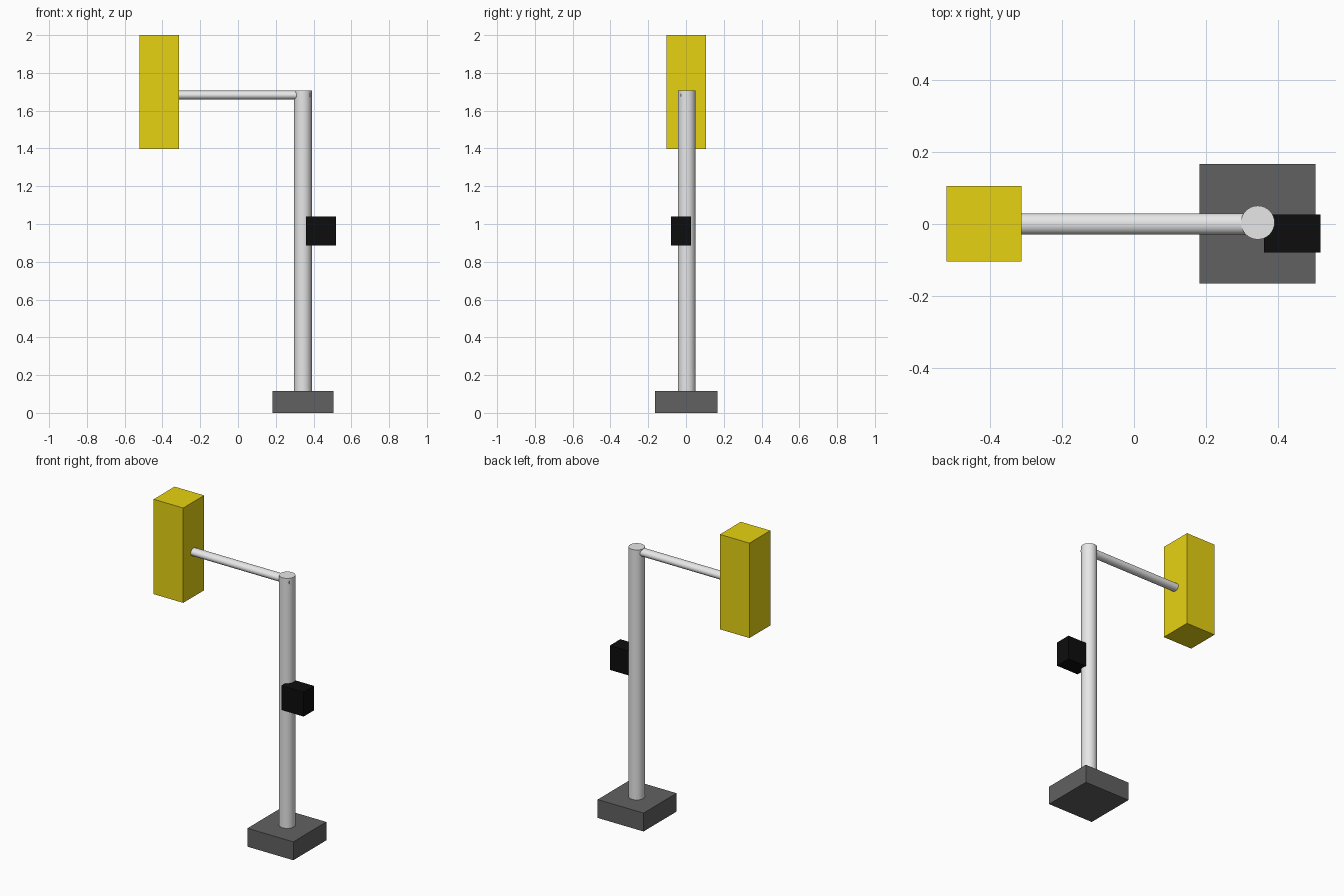
import bpy, math

if "Cube" in bpy.data.objects:
    bpy.data.objects.remove(bpy.data.objects["Cube"])


def material(name, rgb):
    m = bpy.data.materials.new(name)
    m.diffuse_color = (*rgb, 1)
    m.use_nodes = True
    m.node_tree.nodes["Principled BSDF"].inputs["Base Color"].default_value = m.diffuse_color
    return m


steel = material("light_grey", (0.8, 0.8, 0.8))
concrete = material("dark_grey", (0.12, 0.12, 0.12))
yellow = material("signal_yellow", (0.8, 0.65, 0.006))
black = material("black", (0.004, 0.004, 0.004))


def box(name, lo, hi, mat):
    bpy.ops.mesh.primitive_cube_add(
        size=1, location=[(a + b) / 2 for a, b in zip(lo, hi)])
    o = bpy.context.object
    o.name = name
    o.scale = [b - a for a, b in zip(lo, hi)]
    bpy.ops.object.transform_apply(location=False, rotation=False, scale=True)
    o.data.materials.append(mat)


def tube(name, centre, length, rx, ry, mat, rot=(0, 0, 0)):
    bpy.ops.mesh.primitive_cylinder_add(
        vertices=32, radius=1, depth=length, location=centre, rotation=rot)
    o = bpy.context.object
    o.name = name
    o.scale = (rx, ry, 1)
    bpy.ops.object.transform_apply(location=False, rotation=True, scale=True)
    bpy.ops.object.shade_smooth_by_angle(angle=math.radians(40))
    o.data.materials.append(mat)


# Footing, post and side arm
box("base", (0.182, -0.165, 0), (0.505, 0.167, 0.117), concrete)
tube("post", (0.344, 0.004, 0.897), 1.622, 0.047, 0.047, steel)
tube("arm", (0.03, 0, 1.682), 0.70, 0.024, 0.029, steel, (0, math.pi / 2, 0))

# Signal housing on the arm, control box on the post
box("signal_housing", (-0.521, -0.104, 1.396), (-0.313, 0.106, 2.0), yellow)
box("control_box", (0.361, -0.079, 0.885), (0.518, 0.026, 1.04), black)
